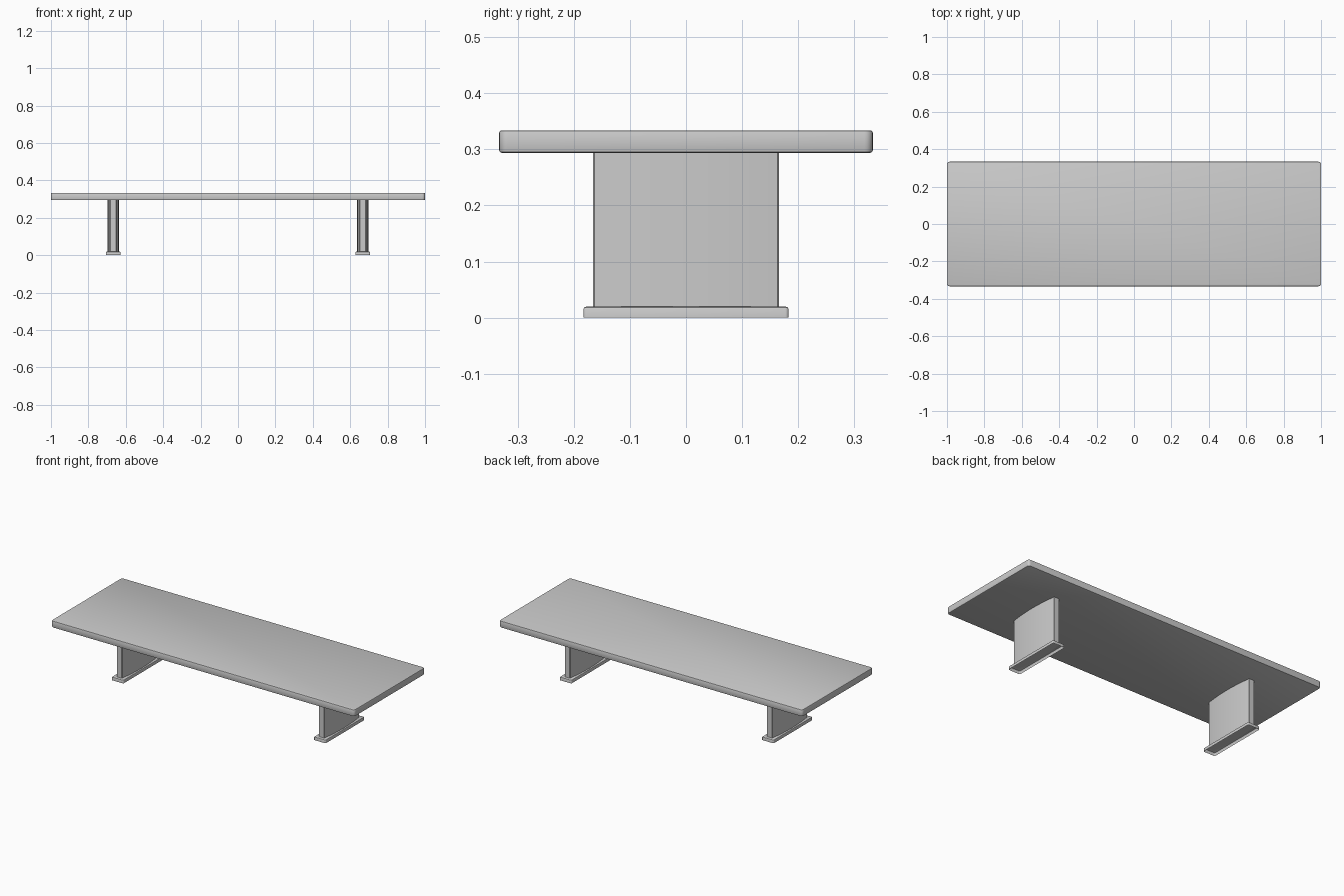
import bpy, bmesh, math

if "Cube" in bpy.data.objects:
    bpy.data.objects.remove(bpy.data.objects["Cube"])


def rounded_rect(hx, hy, r, seg=5):
    pts = []
    for cx, cy, a0 in ((1, 1, 0), (-1, 1, 90), (-1, -1, 180), (1, -1, 270)):
        for i in range(seg + 1):
            a = math.radians(a0 + 90 * i / seg)
            pts.append((cx * (hx - r) + r * math.cos(a), cy * (hy - r) + r * math.sin(a)))
    return pts


def loft(name, rings, x=0, cap_bottom=True):
    """Bridge stacked (outline, z) rings and cap the ends."""
    bm = bmesh.new()
    loops = [[bm.verts.new((px, py, z)) for px, py in outline] for outline, z in rings]
    for a, b in zip(loops, loops[1:]):
        for i in range(len(a)):
            j = (i + 1) % len(a)
            bm.faces.new((a[i], a[j], b[j], b[i]))
    bm.faces.new(loops[-1])
    if cap_bottom:
        bm.faces.new(loops[0][::-1])
    mesh = bpy.data.meshes.new(name)
    bm.to_mesh(mesh)
    bm.free()
    ob = bpy.data.objects.new(name, mesh)
    ob.location.x = x
    bpy.context.collection.objects.link(ob)
    bpy.ops.object.select_all(action='DESELECT')
    ob.select_set(True)
    bpy.context.view_layer.objects.active = ob
    bpy.ops.object.shade_smooth_by_angle(angle=math.radians(35))
    return ob


def slab(hx, hy, r, inset):
    return rounded_rect(hx - inset, hy - inset, r - inset)


# Table top: rounded corners with softened upper and lower rims
b = 0.004
loft("table_top", [(slab(1.0, 0.333, 0.015, b), 0.294),
                   (slab(1.0, 0.333, 0.015, b * 0.3), 0.294 + b * 0.3),
                   (slab(1.0, 0.333, 0.015, 0), 0.294 + b),
                   (slab(1.0, 0.333, 0.015, 0), 0.334 - b),
                   (slab(1.0, 0.333, 0.015, b * 0.3), 0.334 - b * 0.3),
                   (slab(1.0, 0.333, 0.015, b), 0.334)])

# Leg outline: bowed broad faces, narrow flat ends with small chamfers
half = []
n = 14
for i in range(n + 1):
    y = -0.163 + 0.326 * i / n
    half.append((0.018 + 0.012 * (1 - (y / 0.163) ** 2), y))
side = [(0.015, -0.166)] + half + [(0.015, 0.166)]
leg_outline = side + [(-px, -py) for px, py in side]

for label, x in (("left", -0.667), ("right", 0.667)):
    loft(label + "_leg", [(leg_outline, 0.0185), (leg_outline, 0.295)], x)
    # Foot: hollow underneath, rounded upper rim
    loft(label + "_foot", [(slab(0.039, 0.183, 0.006, 0), 0.0),
                           (slab(0.039, 0.183, 0.006, 0), 0.015),
                           (slab(0.039, 0.183, 0.006, 0.0013), 0.0182),
                           (slab(0.039, 0.183, 0.006, 0.0045), 0.0195)], x, False)
